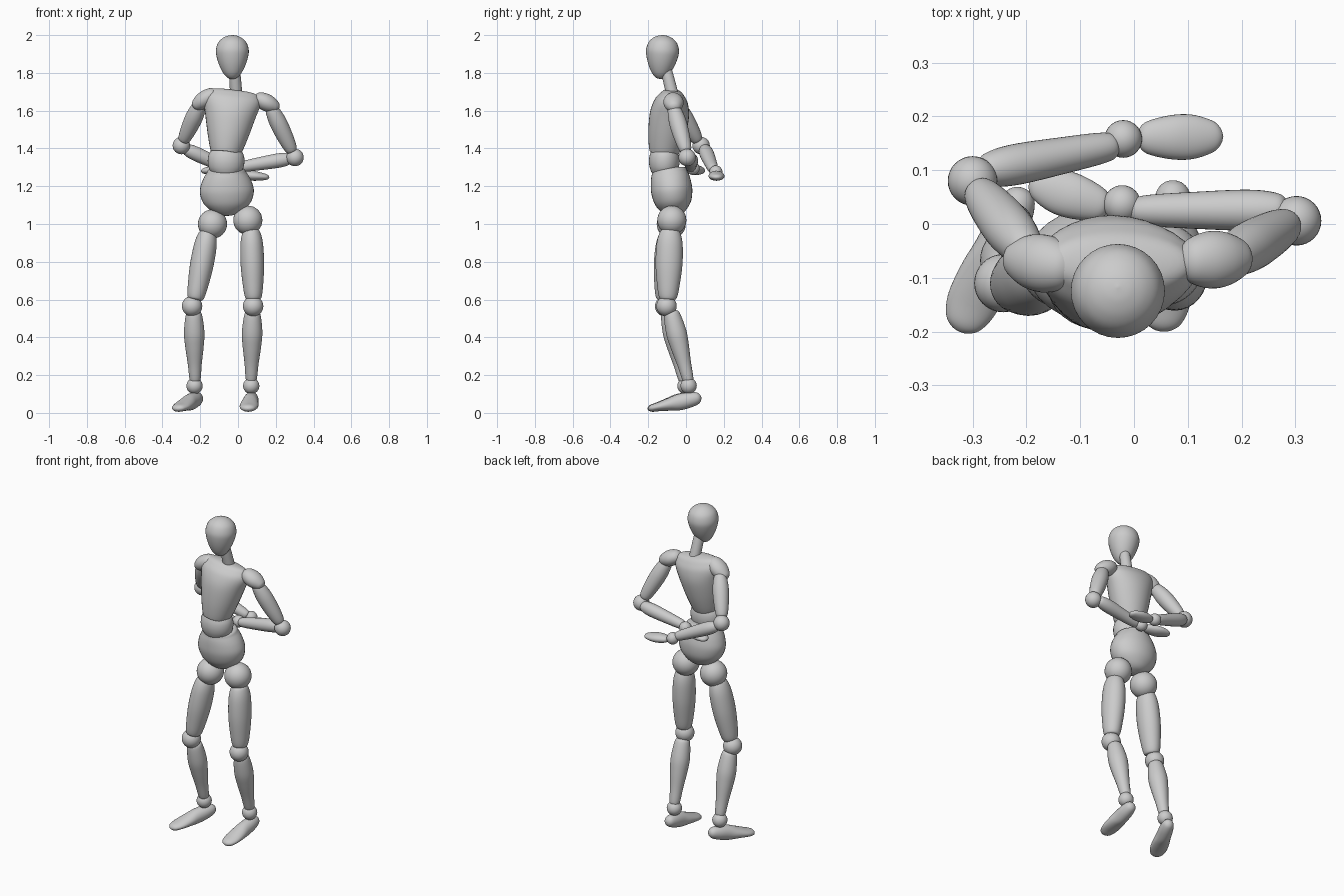
import bpy, bmesh, math
from mathutils import Vector

SEG = 32


def spline(keys, steps=6):
    """Catmull-Rom through (t, half width, half depth) keys."""
    pts = [Vector(k) for k in keys]
    pts = [pts[0]] + pts + [pts[-1]]
    out = []
    for i in range(1, len(pts) - 2):
        a, b, c, d = pts[i - 1:i + 3]
        for s in range(steps):
            u = s / steps
            out.append(0.5 * (2 * b + (c - a) * u + (2 * a - 5 * b + 4 * c - d) * u**2
                              + (3 * b - a - 3 * c + d) * u**3))
    return out[1:]


def loft(name, p0, p1, keys):
    """Smooth closed body with elliptical sections along the line p0-p1."""
    p0, p1 = Vector(p0), Vector(p1)
    d = (p1 - p0).normalized()
    if abs(d.z) > 0.6:
        u = Vector((1, 0, 0))
        u = (u - d * u.dot(d)).normalized()
        v = d.cross(u)
    else:
        v = Vector((0, 0, 1))
        v = (v - d * v.dot(d)).normalized()
        u = v.cross(d)
    bm = bmesh.new()
    rings = []
    for t, ra, rb in spline(keys):
        c = p0.lerp(p1, t)
        rings.append([bm.verts.new(c + u * ra * math.cos(a) + v * rb * math.sin(a))
                      for a in (2 * math.pi * i / SEG for i in range(SEG))])
    ends = bm.verts.new(p0), bm.verts.new(p1)
    for i in range(SEG):
        j = (i + 1) % SEG
        for r, s in zip(rings, rings[1:]):
            bm.faces.new((r[i], r[j], s[j], s[i]))
        bm.faces.new((ends[0], rings[0][j], rings[0][i]))
        bm.faces.new((ends[1], rings[-1][i], rings[-1][j]))
    bmesh.ops.recalc_face_normals(bm, faces=bm.faces)
    return finish(name, bm)


def ball(name, c, r):
    bm = bmesh.new()
    bmesh.ops.create_uvsphere(bm, u_segments=SEG, v_segments=16, radius=r)
    bmesh.ops.translate(bm, verts=bm.verts, vec=c)
    return finish(name, bm)


def finish(name, bm):
    for f in bm.faces:
        f.smooth = True
    me = bpy.data.meshes.new(name)
    bm.to_mesh(me)
    bm.free()
    ob = bpy.data.objects.new(name, me)
    bpy.context.collection.objects.link(ob)
    return ob


def round_keys(*keys):
    return [(0, 0, 0)] + [(t, r, r) for t, r in keys] + [(1, 0, 0)]


# Head and neck
loft("head", (-.03, -.137, 1.768), (-.03, -.117, 2.0),
     round_keys((.02, .022), (.12, .046), (.3, .068), (.5, .083), (.66, .087),
                (.82, .076), (.92, .055), (.98, .027)))
loft("neck", (-.008, -.068, 1.67), (-.02, -.108, 1.83),
     round_keys((.02, .03), (.2, .032), (.8, .03), (.98, .026)))

# Torso
loft("chest", (-.065, -.117, 1.375), (-.025, -.068, 1.712),
     [(0, 0, 0), (.005, .07, .066), (.03, .083, .08), (.3, .11, .098), (.6, .135, .104),
      (.8, .152, .09), (.91, .142, .066), (.975, .11, .04), (1, 0, 0)])
loft("waist", (-.063, -.115, 1.26), (-.063, -.115, 1.395),
     [(0, 0, 0), (.02, .06, .055), (.2, .087, .073), (.5, .097, .081),
      (.8, .092, .076), (.97, .07, .06), (1, 0, 0)])
loft("pelvis", (-.055, -.06, 1.043), (-.063, -.09, 1.3),
     [(0, 0, 0), (.03, .045, .04), (.12, .088, .07), (.28, .127, .097), (.5, .143, .109),
      (.7, .132, .106), (.88, .107, .096), (.97, .085, .08), (1, 0, 0)])

# Part shapes shared by both sides
thigh = [(0, 0, 0), (.01, .032, .036), (.06, .048, .055), (.22, .06, .069), (.5, .062, .071),
         (.78, .054, .06), (.95, .044, .048), (.99, .03, .032), (1, 0, 0)]
shin = round_keys((.01, .03), (.07, .044), (.3, .054), (.5, .049), (.75, .037),
                  (.95, .03), (.99, .022))
foot = [(0, 0, 0), (.02, .018, .018), (.08, .031, .032), (.22, .039, .041), (.42, .042, .043),
        (.6, .048, .034), (.8, .048, .024), (.93, .036, .019), (.985, .018, .01), (1, 0, 0)]
shoulder = [(0, 0, 0), (.03, .02, .017), (.15, .041, .035), (.4, .053, .045), (.65, .05, .043),
            (.88, .034, .03), (.97, .018, .016), (1, 0, 0)]
upper_arm = round_keys((.02, .024), (.1, .037), (.35, .046), (.65, .043), (.9, .034), (.98, .022))
forearm = round_keys((.01, .02), (.07, .032), (.25, .038), (.6, .034), (.9, .028), (.98, .018))
hand = [(0, 0, 0), (.02, .014, .01), (.12, .03, .02), (.4, .041, .026), (.65, .041, .023),
        (.88, .029, .016), (.97, .015, .009), (1, 0, 0)]

# Joint positions for each side of the pose
sides = {
    "right": dict(hip=(-.135, -.078, 1.0), thigh=((-.158, -.085, .965), (-.227, -.114, .595)),
                  knee=(-.243, -.11, .565), shin=((-.234, -.095, .54), (-.227, -.008, .165)),
                  ankle=(-.23, -.003, .143), foot=((-.203, .066, .083), (-.325, -.2, .02)),
                  shoulder=((-.11, -.085, 1.703), (-.238, -.06, 1.618)),
                  upper_arm=((-.195, -.055, 1.645), (-.292, .065, 1.435)),
                  elbow=(-.3, .08, 1.415), forearm=((-.285, .098, 1.4), (-.03, .147, 1.283)),
                  wrist=(-.02, .158, 1.275), hand=((.005, .16, 1.262), (.166, .163, 1.247))),
    "left": dict(hip=(.052, -.075, 1.02), thigh=((.07, -.084, .975), (.082, -.096, .595)),
                 knee=(.08, -.103, .565), shin=((.077, -.08, .54), (.07, .014, .165)),
                 ankle=(.07, .014, .143), foot=((.075, .081, .083), (.052, -.2, .02)),
                 shoulder=((.085, -.07, 1.675), (.217, -.062, 1.61)),
                 upper_arm=((.17, -.068, 1.625), (.29, .002, 1.378)),
                 elbow=(.302, .006, 1.352), forearm=((.285, .026, 1.348), (-.01, .025, 1.298)),
                 wrist=(-.022, .037, 1.295), hand=((-.045, .03, 1.29), (-.195, .078, 1.28))),
}
shapes = dict(thigh=thigh, shin=shin, foot=foot, shoulder=shoulder,
              upper_arm=upper_arm, forearm=forearm, hand=hand)
radii = dict(hip=.077, knee=.054, ankle=.043, elbow=.046, wrist=.035)

# Arms and legs
for side, parts in sides.items():
    for part, pos in parts.items():
        if part in radii:
            ball(f"{side}_{part}", pos, radii[part])
        else:
            loft(f"{side}_{part}", *pos, shapes[part])
